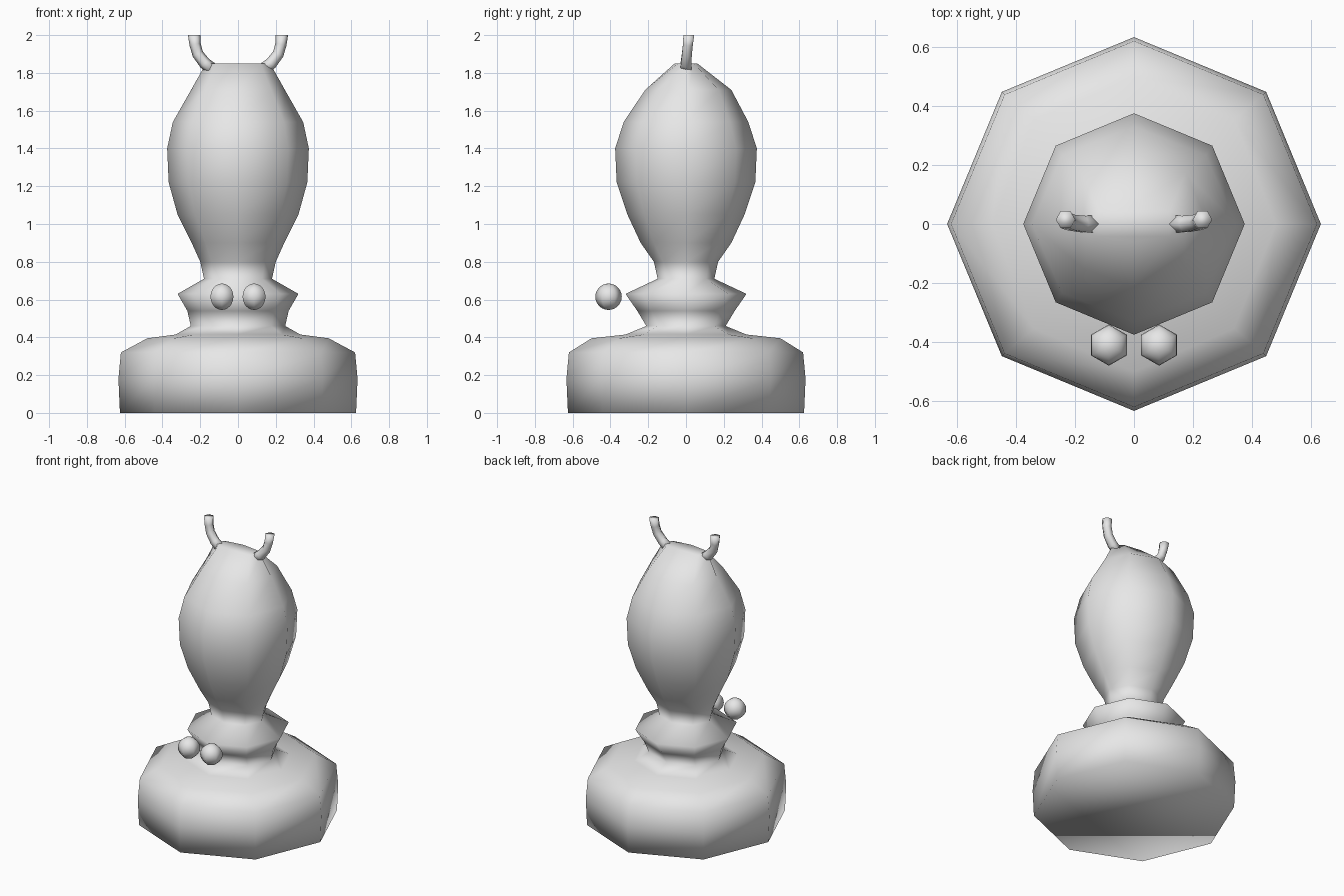
import bpy, bmesh, math
from mathutils import Vector

cube = bpy.data.objects.get("Cube")
if cube:
    bpy.data.objects.remove(cube, do_unlink=True)

grey = bpy.data.materials.new("plain_light_grey")
grey.use_nodes = True
colour = (0.8, 0.8, 0.8, 1)
grey.diffuse_color = colour
grey.node_tree.nodes["Principled BSDF"].inputs["Base Color"].default_value = colour


def finish(name, bm):
    bmesh.ops.recalc_face_normals(bm, faces=bm.faces[:])
    for f in bm.faces:
        f.smooth = True
    mesh = bpy.data.meshes.new(name)
    bm.to_mesh(mesh)
    bm.free()
    mesh.materials.append(grey)
    obj = bpy.data.objects.new(name, mesh)
    bpy.context.collection.objects.link(obj)
    return obj


def loft(name, rings):
    """Skin a list of point rings and cap both ends."""
    bm = bmesh.new()
    loops = [[bm.verts.new(p) for p in ring] for ring in rings]
    n = len(loops[0])
    for a, b in zip(loops, loops[1:]):
        for i in range(n):
            j = (i + 1) % n
            bm.faces.new((a[i], a[j], b[j], b[i]))
    bm.faces.new(loops[0][::-1])
    bm.faces.new(loops[-1])
    return finish(name, bm)


def ellipse(z, rx, ry, cy=0, sides=8):
    angles = [math.tau * i / sides for i in range(sides)]
    return [Vector((rx * math.cos(a), cy + ry * math.sin(a), z)) for a in angles]


# Eight-sided body: height, half width, half depth, depth offset
profile = [
    # broad base
    (0.0, 0.625, 0.625), (0.18, 0.633, 0.633), (0.32, 0.62, 0.62),
    (0.395, 0.48, 0.5), (0.415, 0.33, 0.32), (0.46, 0.25, 0.21),
    # flared collar and neck
    (0.54, 0.268, 0.258), (0.63, 0.32, 0.32), (0.71, 0.18, 0.15),
    # egg-shaped head, narrowing to a ridge
    (0.8, 0.2, 0.17), (0.9, 0.245, 0.24), (1.05, 0.32, 0.31),
    (1.22, 0.367, 0.367), (1.4, 0.375, 0.375), (1.54, 0.345, 0.33),
    (1.71, 0.248, 0.228, 0.012), (1.85, 0.17, 0.06),
]
loft("body", [ellipse(*row) for row in profile])

# Curved horns growing from both ends of the ridge
path = [(0.13, 0, 1.815), (0.175, 0, 1.85), (0.213, 0.005, 1.9),
        (0.227, 0.01, 1.95), (0.232, 0.015, 2.0)]
radii = [0.035, 0.032, 0.03, 0.03, 0.033]
for side, label in ((1, "left"), (-1, "right")):
    points = [Vector((side * x, y, z)) for x, y, z in path]
    rings = []
    for i, (p, r) in enumerate(zip(points, radii)):
        along = points[min(i + 1, len(points) - 1)] - points[max(i - 1, 0)]
        along.normalize()
        if i == len(points) - 1:
            along = Vector((0, 0, 1))
        across = Vector((0, 1, 0)).cross(along).normalized()
        other = along.cross(across)
        rings.append([p + r * (math.cos(a) * across + math.sin(a) * other)
                      for a in (math.tau * k / 6 for k in range(6))])
    loft(label + "_horn", rings)

# Two small balls floating in front of the collar
for side, label in ((1, "left"), (-1, "right")):
    bm = bmesh.new()
    bmesh.ops.create_uvsphere(bm, u_segments=6, v_segments=12, radius=0.07)
    ball = finish(label + "_ball", bm)
    ball.location = (side * 0.085, -0.41, 0.615)
